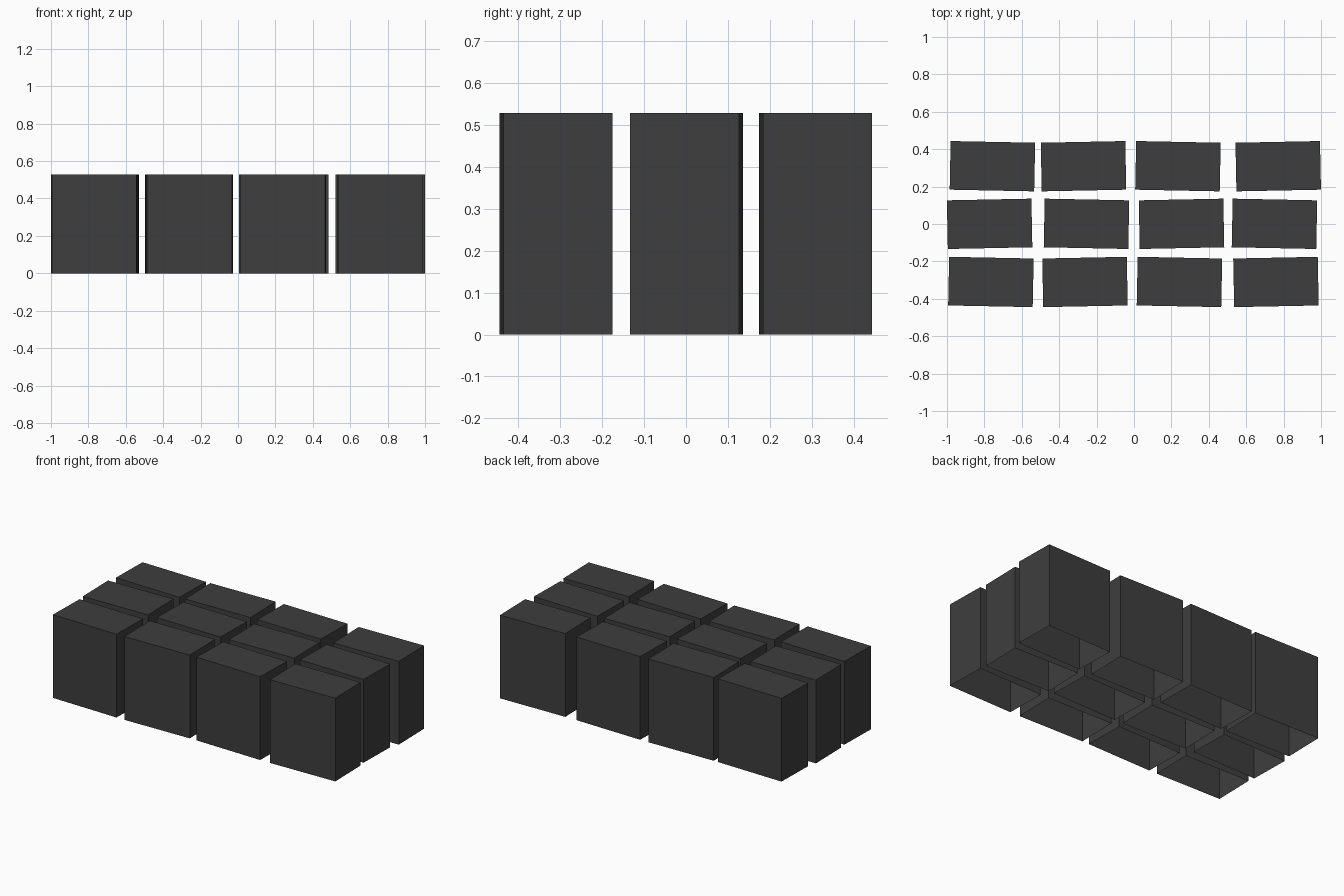
import bpy, bmesh, math
from mathutils import Matrix

cube = bpy.data.objects.get("Cube")
if cube:
    bpy.data.objects.remove(cube, do_unlink=True)

charcoal = bpy.data.materials.new("charcoal")
charcoal.use_nodes = True
colour = (0.048, 0.048, 0.048, 1)
charcoal.diffuse_color = colour
charcoal.node_tree.nodes["Principled BSDF"].inputs["Base Color"].default_value = colour

WIDTH, DEPTH, HEIGHT = 0.452, 0.26, 0.528
TILT = math.radians(1.15)


def open_block(name, x, y, angle):
    """Block with four walls and a top, open underneath."""
    bm = bmesh.new()
    bmesh.ops.create_cube(bm, size=1)
    bmesh.ops.transform(bm, verts=bm.verts, matrix=Matrix.Translation((0, 0, HEIGHT / 2))
                        @ Matrix.Diagonal((WIDTH, DEPTH, HEIGHT, 1)))
    bm.normal_update()
    bottom = [f for f in bm.faces if f.normal.z < -0.5]
    bmesh.ops.delete(bm, geom=bottom, context='FACES_ONLY')
    mesh = bpy.data.meshes.new(name)
    bm.to_mesh(mesh)
    bm.free()
    mesh.materials.append(charcoal)
    block = bpy.data.objects.new(name, mesh)
    block.location = (x, y, 0)
    block.rotation_euler.z = angle
    bpy.context.collection.objects.link(block)


# Rows of blocks, each turned slightly the opposite way to its neighbours
rows = {
    "front": (-0.31, (-0.765, -0.262, 0.243, 0.759)),
    "middle": (0.001, (-0.772, -0.254, 0.254, 0.751)),
    "back": (0.309, (-0.757, -0.27, 0.235, 0.771)),
}
for r, (row, (y, centres)) in enumerate(rows.items()):
    for c, x in enumerate(centres):
        turn = TILT if (r + c) % 2 else -TILT
        open_block(f"{row}_block_{c + 1}", x, y, turn)
